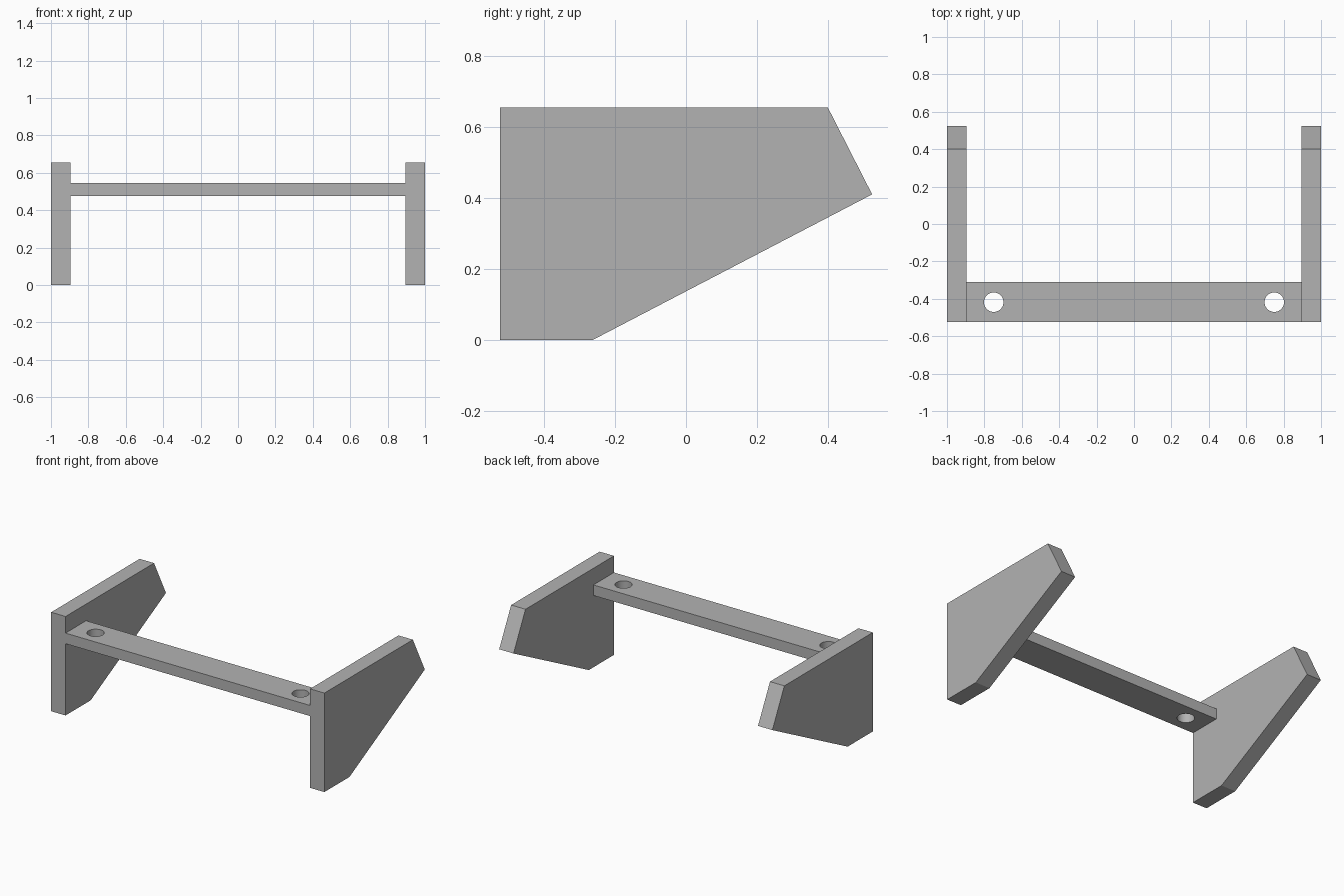
import bpy
import bmesh
from mathutils import Vector

if "Cube" in bpy.data.objects:
    bpy.data.objects.remove(bpy.data.objects["Cube"], do_unlink=True)

WIDTH, PLATE = 2.0, 0.105
FRONT, HEIGHT = -0.525, 0.655

# Single grey material
grey = bpy.data.materials.new("plain grey")
grey.use_nodes = True
colour = (0.45, 0.45, 0.45, 1)
grey.diffuse_color = colour
grey.node_tree.nodes["Principled BSDF"].inputs["Base Color"].default_value = colour


def extrude_profile(name, points, offset):
    """Extrude a closed outline along an offset into a solid."""
    bm = bmesh.new()
    face = bm.faces.new([bm.verts.new(p) for p in points])
    result = bmesh.ops.extrude_face_region(bm, geom=[face], use_keep_orig=True)
    moved = [v for v in result["geom"] if isinstance(v, bmesh.types.BMVert)]
    bmesh.ops.translate(bm, verts=moved, vec=Vector(offset))
    bmesh.ops.recalc_face_normals(bm, faces=bm.faces)
    mesh = bpy.data.meshes.new(name)
    bm.to_mesh(mesh)
    bm.free()
    mesh.materials.append(grey)
    obj = bpy.data.objects.new(name, mesh)
    bpy.context.collection.objects.link(obj)
    return obj


# Side plates: square front edge, sloped underside, clipped back corner
side_outline = [(FRONT, 0), (-0.262, 0), (0.525, 0.41), (0.4, HEIGHT), (FRONT, HEIGHT)]
for name, x in (("right_side_plate", -WIDTH / 2), ("left_side_plate", WIDTH / 2 - PLATE)):
    extrude_profile(name, [(x, y, z) for y, z in side_outline], (PLATE, 0, 0))

# Crossbar between the plates
inner = WIDTH / 2 - PLATE
bar_outline = [(FRONT, 0.475), (-0.31, 0.475), (-0.31, 0.545), (FRONT, 0.545)]
bar = extrude_profile("crossbar", [(-inner, y, z) for y, z in bar_outline], (2 * inner, 0, 0))

# Screw holes through the crossbar
for side in (-1, 1):
    bpy.ops.mesh.primitive_cylinder_add(vertices=48, radius=0.052, depth=0.3,
                                        location=(side * 0.75, -0.418, 0.51))
    cutter = bpy.context.object
    cutter.name = "hole_cutter"
    cutter.data.materials.append(grey)
    cut = bar.modifiers.new("screw hole", "BOOLEAN")
    cut.operation = "DIFFERENCE"
    cut.solver = "EXACT"
    cut.object = cutter
    bpy.ops.object.select_all(action="DESELECT")
    bpy.context.view_layer.objects.active = bar
    bar.select_set(True)
    bpy.ops.object.modifier_apply(modifier=cut.name)
    bpy.data.objects.remove(cutter, do_unlink=True)

bpy.ops.object.shade_smooth_by_angle()
